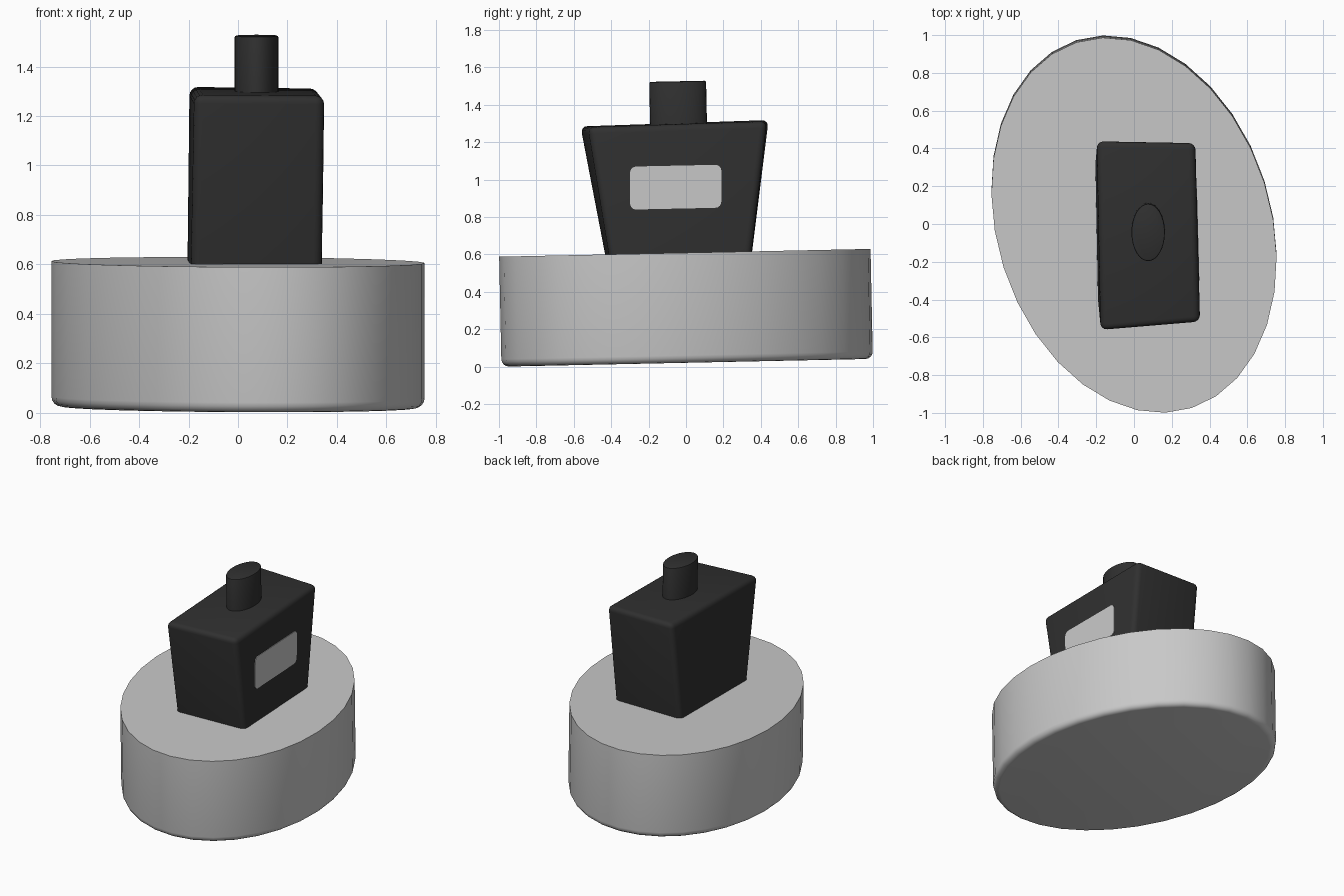
import bpy, bmesh, math
from mathutils import Matrix, Vector

if "Cube" in bpy.data.objects:
    bpy.data.objects.remove(bpy.data.objects["Cube"])

TILT = math.radians(1.2)


def material(name, value):
    m = bpy.data.materials.new(name)
    m.diffuse_color = (value, value, value, 1)
    m.use_nodes = True
    m.node_tree.nodes["Principled BSDF"].inputs["Base Color"].default_value = m.diffuse_color
    return m


GREY = material("light grey", 0.58)
BLACK = material("near black", 0.029)


def finish(name, bm, mat, angle=35):
    bmesh.ops.recalc_face_normals(bm, faces=bm.faces[:])
    mesh = bpy.data.meshes.new(name)
    bm.to_mesh(mesh)
    bm.free()
    mesh.materials.append(mat)
    ob = bpy.data.objects.new(name, mesh)
    bpy.context.collection.objects.link(ob)
    bpy.ops.object.select_all(action='DESELECT')
    ob.select_set(True)
    bpy.context.view_layer.objects.active = ob
    bpy.ops.object.shade_smooth_by_angle(angle=math.radians(angle))
    return ob


def oval(name, u, v, rings, centre, mat, sides=32):
    """Stack of oval rings (height, inset) with half axes u and v, slightly tilted."""
    u, v = Vector(u), Vector(v)
    bm = bmesh.new()
    loops = []
    for z, inset in rings:
        a = u * (1 - inset / u.length)
        b = v * (1 - inset / v.length)
        loops.append([bm.verts.new(a * math.cos(t) + b * math.sin(t) + Vector((0, 0, z)))
                      for t in (2 * math.pi * i / sides for i in range(sides))])
    for lo, hi in zip(loops, loops[1:]):
        for i in range(sides):
            j = (i + 1) % sides
            bm.faces.new((lo[i], lo[j], hi[j], hi[i]))
    bm.faces.new(loops[0])
    bm.faces.new(loops[-1])
    bm.transform(Matrix.Translation(centre) @ Matrix.Rotation(TILT, 4, 'X'))
    return finish(name, bm, mat)


# Oval plinth with a rounded lower rim
r, h = 0.04, 0.294
rim = [(-h + r * (1 - math.sin(a)), r * (1 - math.cos(a)))
       for a in (math.pi / 2 * k / 4 for k in range(4, -1, -1))]
oval("plinth", (-0.165, 0.993, 0), (0.737, 0.03, 0), rim + [(h, 0)],
     (0, 0, 0.315), GREY)

# Bottle body: tapered block, rounded except around its foot
corners = [(-0.19, -0.433, 0.595), (0.34, -0.41, 0.595), (0.32, 0.35, 0.61), (-0.205, 0.353, 0.61),
           (-0.177, -0.567, 1.285), (0.35, -0.522, 1.281), (0.325, 0.432, 1.312), (-0.197, 0.442, 1.319)]
bm = bmesh.new()
vs = [bm.verts.new(c) for c in corners]
for f in [(0, 1, 2, 3), (4, 5, 6, 7)] + [(i, (i + 1) % 4, (i + 1) % 4 + 4, i + 4) for i in range(4)]:
    bm.faces.new([vs[i] for i in f])
foot = set(vs[:4])
bmesh.ops.bevel(bm, geom=[e for e in bm.edges if not set(e.verts) <= foot],
                offset=0.035, segments=4, profile=0.5, affect='EDGES')
finish("bottle_body", bm, BLACK, 40)

# Stopper with a softened top edge
oval("stopper", (0.0885, 0, 0), (0, 0.152, 0),
     [(-0.15, 0), (0.118, 0), (0.123, 0.002), (0.126, 0.008)],
     (0.075, -0.042, 1.4), BLACK)


# Blank label plate on the right side of the body
def on_side(y, z, lift):
    return (0.34 - 0.0265 * (y + 0.41) + 0.0105 * (z - 0.595) + lift, y, z)


hw, hh, cr = 0.244, 0.115, 0.032
outline = []
for k, (sy, sz) in enumerate([(1, 1), (-1, 1), (-1, -1), (1, -1)]):
    for s in range(5):
        a = math.pi / 2 * (k + s / 4)
        y = sy * (hw - cr) + cr * math.cos(a)
        z = sz * (hh - cr) + cr * math.sin(a)
        outline.append((-0.055 + y, 0.96 + z + 0.021 * y))
bm = bmesh.new()
back = [bm.verts.new(on_side(y, z, -0.003)) for y, z in outline]
front = [bm.verts.new(on_side(y, z, 0.004)) for y, z in outline]
bm.faces.new(back)
bm.faces.new(front)
for i in range(len(outline)):
    j = (i + 1) % len(outline)
    bm.faces.new((back[i], back[j], front[j], front[i]))
finish("label", bm, GREY)
